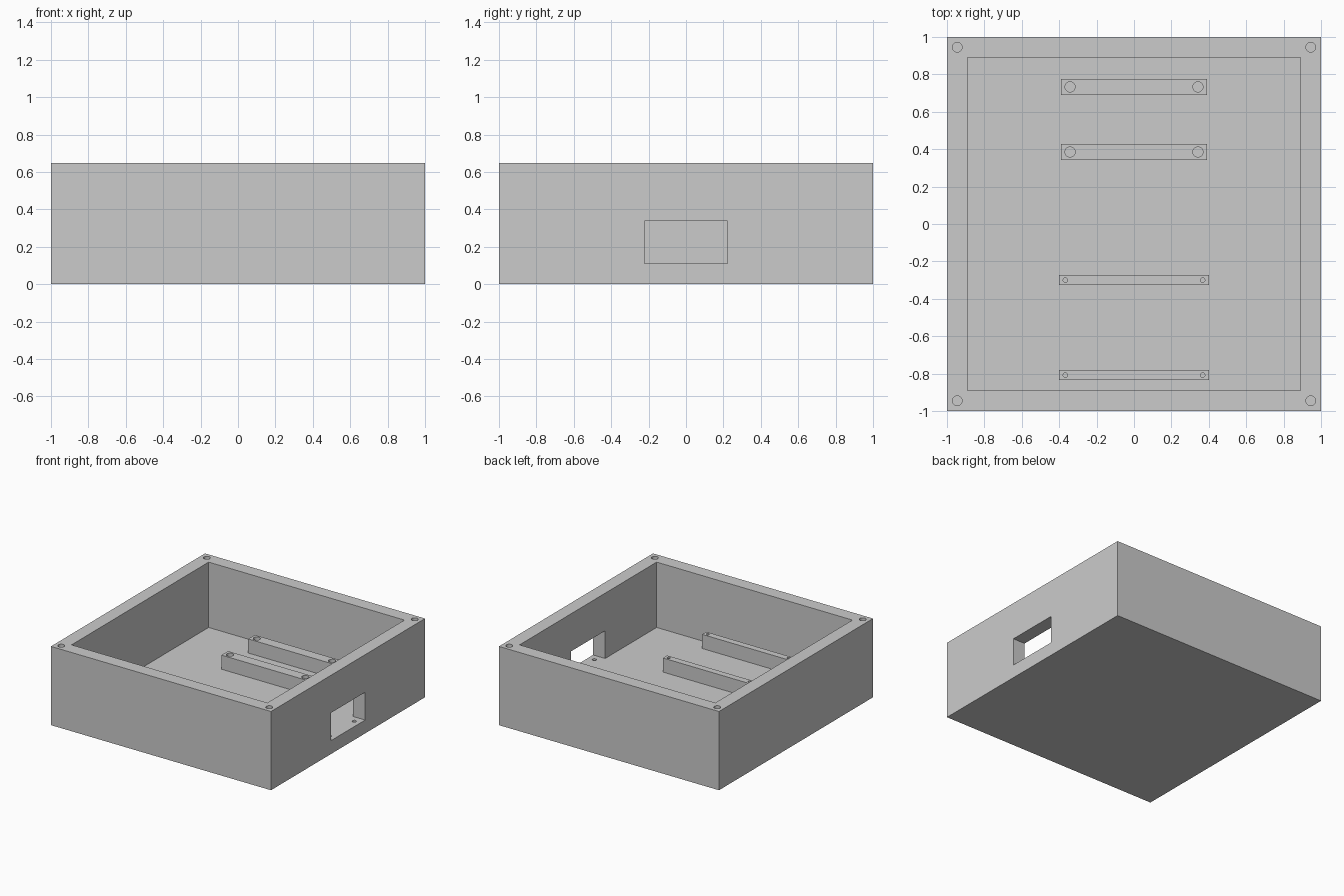
import bpy, bmesh
from mathutils import Matrix, Vector

cube = bpy.data.objects.get("Cube")
if cube:
    bpy.data.objects.remove(cube, do_unlink=True)

# Single grey plastic
GREY = (0.6, 0.6, 0.6, 1.0)
grey = bpy.data.materials.new("grey_plastic")
grey.use_nodes = True
grey.diffuse_color = GREY
bsdf = next(n for n in grey.node_tree.nodes if n.type == 'BSDF_PRINCIPLED')
bsdf.inputs["Base Color"].default_value = GREY

HEIGHT, FLOOR, INNER, RIDGE_TOP = 0.647, 0.11, 0.89, 0.226


def finish(name, bm):
    mesh = bpy.data.meshes.new(name)
    bm.to_mesh(mesh)
    bm.free()
    mesh.materials.append(grey)
    obj = bpy.data.objects.new(name, mesh)
    bpy.context.scene.collection.objects.link(obj)
    return obj


def box(name, low, high):
    low, high = Vector(low), Vector(high)
    bm = bmesh.new()
    size = Matrix.Diagonal((high - low).to_4d())
    size[3][3] = 1
    bmesh.ops.create_cube(bm, size=1, matrix=Matrix.Translation((low + high) / 2) @ size)
    return finish(name, bm)


def drills(name, points, radius, top, depth):
    """Cylinders that bore blind holes downwards from a surface at height top."""
    bm = bmesh.new()
    over = 0.02
    for x, y in points:
        bmesh.ops.create_cone(bm, cap_ends=True, segments=32, radius1=radius, radius2=radius,
                              depth=depth + over,
                              matrix=Matrix.Translation((x, y, top + (over - depth) / 2)))
    return finish(name, bm)


def cut(target, cutter):
    """Subtract the cutter from the target, then discard it."""
    cutter.hide_render = True
    mod = target.modifiers.new("cut", 'BOOLEAN')
    mod.operation = 'DIFFERENCE'
    mod.solver = 'EXACT'
    mod.object = cutter
    bpy.context.view_layer.objects.active = target
    bpy.ops.object.modifier_apply(modifier=mod.name)
    bpy.data.objects.remove(cutter, do_unlink=True)


def smooth(obj):
    bpy.ops.object.select_all(action='DESELECT')
    obj.select_set(True)
    bpy.context.view_layer.objects.active = obj
    bpy.ops.object.shade_smooth_by_angle(angle=0.6)


# Open box with a side window
case = box("case", (-1, -1, 0), (1, 1, HEIGHT))
cut(case, box("cavity", (-INNER, -INNER, FLOOR), (INNER, INNER, 1)))
cut(case, box("window", (0.8, -0.222, FLOOR), (1.1, 0.222, 0.338)))

# Lid screw holes in the rim corners and two small holes in the window sill
corners = [(x, y) for x in (-0.945, 0.945) for y in (-0.945, 0.945)]
cut(case, drills("corner_drills", corners, 0.026, HEIGHT, 0.3))
cut(case, drills("sill_drills", [(0.945, -0.16), (0.945, 0.16)], 0.016, FLOOR, 0.08))
smooth(case)

# Mounting ridges: name, centre y, half length, half width, hole x, hole radius
ridges = [
    ("rear_ridge_outer", 0.733, 0.39, 0.043, 0.342, 0.027),
    ("rear_ridge_inner", 0.385, 0.39, 0.043, 0.342, 0.027),
    ("front_ridge_inner", -0.3, 0.4, 0.027, 0.367, 0.012),
    ("front_ridge_outer", -0.808, 0.4, 0.027, 0.367, 0.012),
]
for name, y, length, width, hole_x, radius in ridges:
    ridge = box(name, (-length, y - width, FLOOR - 0.01), (length, y + width, RIDGE_TOP))
    cut(ridge, drills("ridge_drills", [(-hole_x, y), (hole_x, y)], radius, RIDGE_TOP, 0.1))
    smooth(ridge)
